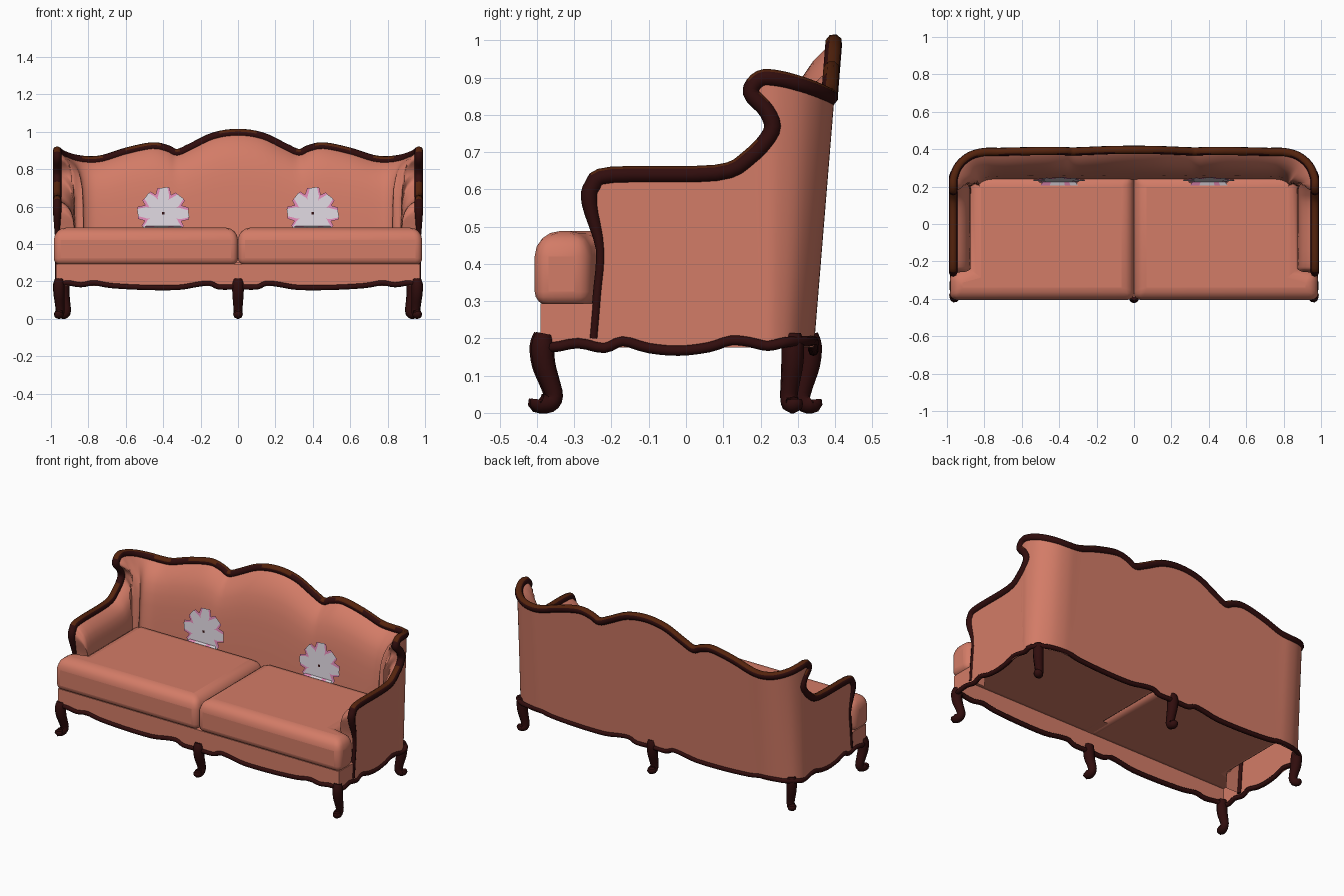
import bpy, bmesh, math
from mathutils import Vector

cube = bpy.data.objects.get("Cube")
if cube:
    bpy.data.objects.remove(cube)


def material(name, rgb):
    m = bpy.data.materials.new(name)
    m.use_nodes = True
    m.diffuse_color = (*rgb, 1)
    node = m.node_tree.nodes["Principled BSDF"]
    node.inputs["Base Color"].default_value = (*rgb, 1)
    node.inputs["Roughness"].default_value = 0.7
    return m


FABRIC = material("salmon fabric", (0.65, 0.2, 0.135))
DARK = material("dark mahogany", (0.03, 0.004, 0.004))
BROWN = material("walnut brown", (0.09, 0.017, 0.004))
WHITE = material("pale petal", (0.7, 0.65, 0.71))
PINK = material("pink petal edge", (0.75, 0.25, 0.47))


def finish(ob, angle=40):
    bpy.ops.object.select_all(action='DESELECT')
    ob.select_set(True)
    bpy.context.view_layer.objects.active = ob
    bpy.ops.object.shade_smooth_by_angle(angle=math.radians(angle))


def add_mesh(name, bm, *mats):
    me = bpy.data.meshes.new(name)
    bm.to_mesh(me)
    bm.free()
    ob = bpy.data.objects.new(name, me)
    bpy.context.collection.objects.link(ob)
    for m in mats:
        me.materials.append(m)
    return ob


def spline(pts, steps=4):
    """Smooth path through points; extra components are blended too."""
    pts = [Vector(p) for p in pts]
    out = []
    for i in range(len(pts) - 1):
        a, b, c, d = (pts[max(i - 1, 0)], pts[i], pts[i + 1], pts[min(i + 2, len(pts) - 1)])
        for k in range(steps):
            t = k / steps
            out.append(b + (c - a) * (t / 2) + (a * 2 - b * 5 + c * 4 - d) * (t * t / 2)
                       + (b * 3 - a - c * 3 + d) * (t ** 3 / 2))
    return out + [pts[-1]]


def tube(name, pts, cyclic=False):
    """Round rod along (x, y, z, radius) points."""
    cu = bpy.data.curves.new(name, 'CURVE')
    cu.dimensions = '3D'
    cu.bevel_depth = 1
    cu.bevel_resolution = 2
    cu.use_fill_caps = True
    sp = cu.splines.new('POLY')
    sp.points.add(len(pts) - 1)
    sp.use_cyclic_u = cyclic
    for p, q in zip(sp.points, pts):
        p.co = (q[0], q[1], q[2], 1)
        p.radius = q[3]
    ob = bpy.data.objects.new(name, cu)
    bpy.context.collection.objects.link(ob)
    cu.materials.append(DARK)
    bpy.ops.object.select_all(action='DESELECT')
    ob.select_set(True)
    bpy.context.view_layer.objects.active = ob
    bpy.ops.object.convert(target='MESH')
    ob = bpy.context.object
    finish(ob, 60)
    return ob


def mirrored(p):
    return (-p[0], *p[1:])


# Rail outline: arm front, arm top, wing, corner, crest (x, y, z, turn in degrees)
side = [(-.248, .2), (-.238, .32), (-.23, .44), (-.258, .56), (-.25, .61), (-.2, .638),
        (.08, .643), (.17, .685), (.23, .755), (.218, .81), (.175, .86), (.2, .897)]
corner = [(.964, .25, .896, 15), (.935, .315, .878, 40), (.875, .365, .858, 70), (.8, .385, .848, 85)]
crest = [(.72, .855), (.6, .893), (.46, .922), (.38, .908), (.325, .886),
         (.25, .918), (.13, .975), (0, .994)]
half = [(.967, y, z, 0) for y, z in side] + corner
half += [(x, .386 + .08 * (z - .86), z, 90) for x, z in crest]
path = spline(half + [mirrored(p) for p in half[-2::-1]])
half_path = path[:len(path) // 2 + 1]


def rail_radius(z):
    """Slim at the foot of the arm, full from the arm top upward."""
    return .012 + .011 * min(1, max(0, (z - .44) / .14))


rail = tube("carved_top_rail", [(p.x, p.y, p.z, rail_radius(p.z)) for p in path])
rail.data.materials.append(BROWN)
for f in rail.data.polygons:
    if f.normal.z > .62:
        f.material_index = 1


def front_edge(z):
    """Depth of the leading edge of the arm and wing at a height."""
    for a, b in zip(half_path, half_path[1:]):
        if a.y > .21 and a.z > .88:
            break
        if a.z <= z <= b.z and b.z > a.z:
            return a.y + (b.y - a.y) * (z - a.z) / (b.z - a.z)
    return -1


# Upholstered shell: outer wall up to the rail, then padded inner wall down to the seat
LOW, SEAT = .176, .3
bm = bmesh.new()
columns, reach = [], -.248
for p in half_path:
    turn = math.radians(min(max(p.w, 0), 90))
    c, s = math.cos(turn), math.sin(turn)
    foot = p.y - .085 * (p.z - .2) * s
    reach = max(reach, foot if s > .05 else min(foot, .205))

    def wall(z, inset):
        k = min(1, max(0, (z - LOW) / max(p.z - LOW, .001)))
        y = max(reach + (p.y - reach) * k, front_edge(z))
        return (max(p.x - inset * c, 0), y - inset * s, z)

    depth = .095 + .02 * s + .035 * math.sin(2 * turn)
    col = [wall(LOW + (p.z - LOW) * i / 8, -.006 - .006 * s) for i in range(9)]
    for t in (0, .03, .07, .13, .2, .3, .42, .6, .8, 1):
        col.append(wall(p.z + (min(SEAT, p.z) - p.z) * t, depth * (1 - math.exp(-t / .12))))
    columns.append([bm.verts.new(v) for v in col])
for a, b in zip(columns, columns[1:]):
    for i in range(len(a) - 1):
        bm.faces.new((a[i], b[i], b[i + 1], a[i + 1]))
bmesh.ops.remove_doubles(bm, verts=bm.verts, dist=.0005)
bmesh.ops.dissolve_degenerate(bm, edges=bm.edges, dist=.0003)
bmesh.ops.recalc_face_normals(bm, faces=bm.faces)
shell = add_mesh("upholstered_back_and_arms", bm, FABRIC)
mod = shell.modifiers.new("mirror", 'MIRROR')
mod.use_clip = True
finish(shell, 50)


def prism(outline, z0, z1):
    bm = bmesh.new()
    face = bm.faces.new([bm.verts.new((x, y, z0)) for x, y in outline])
    top = bmesh.ops.extrude_face_region(bm, geom=[face])["geom"]
    bmesh.ops.translate(bm, vec=(0, 0, z1 - z0), verts=[v for v in top if isinstance(v, bmesh.types.BMVert)])
    bmesh.ops.recalc_face_normals(bm, faces=bm.faces)
    return bm


# Front apron: a shelf with front and end panels, open underneath and behind
bm = prism([(-.972, -.39), (.972, -.39), (.972, -.245), (-.972, -.245)], LOW, .293)
hidden = [f for f in bm.faces if f.normal.z < -.5 or f.normal.y > .5]
bmesh.ops.delete(bm, geom=hidden, context='FACES')
finish(add_mesh("front_apron", bm, FABRIC))

# Seat cushions that wrap in front of the arms, fuller along the top edge
cushion = [(0, -.406), (.985, -.406), (.985, -.262), (.885, -.235), (.885, .265), (0, .265)]
for label, outline in (("left", cushion), ("right", [mirrored(p) for p in cushion])):
    bm = prism(outline, .288, .488)
    weight = bm.edges.layers.float.new("bevel_weight_edge")
    for e in bm.edges:
        e[weight] = 1 if all(v.co.z > .4 for v in e.verts) else .55
    ob = add_mesh(label + "_seat_cushion", bm, FABRIC)
    mod = ob.modifiers.new("round", 'BEVEL')
    mod.limit_method = 'WEIGHT'
    mod.width, mod.segments = .07, 4
    finish(ob, 60)

# Scalloped trim around the base
wave = [(0, .172), (.1, .17), (.15, .19), (.22, .184), (.32, .168), (.5, .168),
        (.68, .178), (.77, .193), (.84, .182), (.92, .193)]
flank = [(-.36, .176), (-.29, .187), (-.22, .174), (-.17, .192), (-.1, .174), (-.02, .167),
         (.06, .176), (.12, .194), (.17, .19), (.22, .18), (.27, .19)]
trim = [(x, -.388, z, .014) for x, z in wave]
trim += [(.97, y, z, .014) for y, z in flank]
trim += [(.9, .325, .192, .014)]
trim += [(x, .342, z, .014) for x, z in wave[-3::-1]]
loop = trim + [mirrored(p) for p in trim[-2:0:-1]]
tube("scalloped_base_trim", spline(loop + loop[:1], 3)[:-1], True)

# Cabriole legs: (outward distance, height, radius)
leg = [(0, .212, .024), (.004, .18, .031), (0, .13, .03), (-.014, .08, .026),
       (-.022, .045, .024), (-.012, .026, .025), (.012, .026, .026), (.014, .036, .02)]


def add_leg(name, x, y, dx, dy):
    tube(name, spline([(x + dx * d, y + dy * d, z, r) for d, z, r in leg], 3))


for label, s in (("left", 1), ("right", -1)):
    add_leg("front_%s_leg" % label, s * .957, -.38, s * .25, -1.2)
    add_leg("rear_%s_leg" % label, s * .93, .285, s * .6, .4)
add_leg("front_middle_leg", 0, -.384, 0, -1.2)
add_leg("rear_middle_leg", 0, .33, 0, .9)


# Flower motifs laid flat on the backrest, with the lowest petals folded over the seat
def flower(name, cx):
    bm = bmesh.new()

    def plate(pts, mat):
        bm.faces.new([bm.verts.new((cx + x, y, z)) for x, y, z in pts]).material_index = mat

    def petal(angle, shape, lift, mat):
        c, s = math.cos(angle), math.sin(angle)
        flat = [(r * c - w * s, r * s + w * c) for r, w in shape]
        plate([(u, .238 + .11 * v - lift, .565 + v) for u, v in flat], mat)

    for k in range(8):
        a = math.tau * k / 8
        r = .14 if k % 2 == 0 else .132
        petal(a, [(.02, -.01), (r - .05, -.044), (r - .003, -.034), (r - .006, .03),
                  (r - .05, .044), (.02, .01)], .003, 1)
        petal(a, [(0, -.012), (r - .055, -.032), (r - .045, -.032), (r, -.022), (r - .006, .016),
                  (r - .045, .026), (r - .055, .03), (0, .012)], .006, 0)
    petal(0, [(-.007, -.007), (.007, -.007), (.007, .007), (-.007, .007)], .008, 2)
    for x0, x1, mat in ((-.1, -.05, 1), (-.05, .03, 0), (.03, .06, 1), (.06, .1, 0)):
        plate([(x0, .206, .491), (x1, .206, .491), (x1 * .85, .23, .499), (x0 * .85, .23, .499)], mat)
    add_mesh(name, bm, WHITE, PINK, DARK)


flower("left_flower_motif", .4)
flower("right_flower_motif", -.4)
